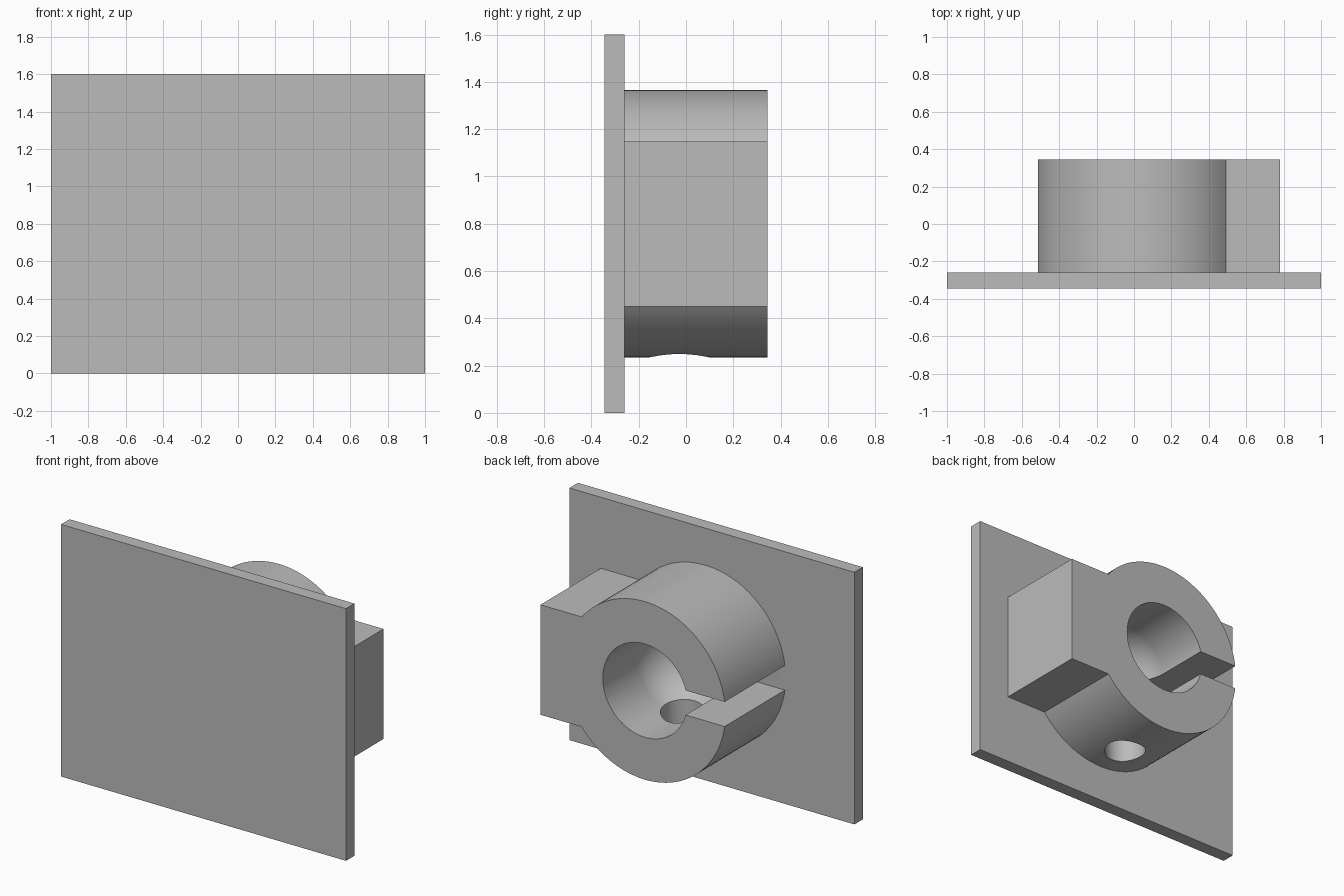
import bpy
import math

cube = bpy.data.objects.get("Cube")
if cube:
    bpy.data.objects.remove(cube, do_unlink=True)

# Main dimensions
FRONT, SEAT, BACK = -0.345, -0.26, 0.345   # plate front, plate back, clamp back
CX, CZ = 0.047, 0.8                        # clamp axis
RING_R, SOCKET_R, SOCKET_Y = 0.565, 0.296, 0.0
HOLE_R, HOLE_Y = 0.124, -0.028

grey = bpy.data.materials.new("plain grey")
grey.use_nodes = True
grey.diffuse_color = (0.5, 0.5, 0.5, 1)
grey.node_tree.nodes["Principled BSDF"].inputs["Base Color"].default_value = (0.5, 0.5, 0.5, 1)


def finish(name):
    obj = bpy.context.object
    obj.name = name
    bpy.ops.object.transform_apply(location=True, rotation=True, scale=True)
    obj.data.materials.clear()
    obj.data.materials.append(grey)
    return obj


def box(name, x0, x1, y0, y1, z0, z1):
    bpy.ops.mesh.primitive_cube_add(
        size=1, location=((x0 + x1) / 2, (y0 + y1) / 2, (z0 + z1) / 2))
    bpy.context.object.scale = (x1 - x0, y1 - y0, z1 - z0)
    return finish(name)


def rod(name, radius, length, location, tilt=0.0):
    bpy.ops.mesh.primitive_cylinder_add(
        vertices=96, radius=radius, depth=length, location=location, rotation=(tilt, 0, 0))
    return finish(name)


def combine(target, tool, operation):
    """Apply a boolean and remove the tool."""
    bpy.ops.object.select_all(action="DESELECT")
    bpy.context.view_layer.objects.active = target
    target.select_set(True)
    mod = target.modifiers.new("combine", "BOOLEAN")
    mod.operation, mod.object, mod.solver = operation, tool, "EXACT"
    bpy.ops.object.modifier_apply(modifier=mod.name)
    bpy.data.objects.remove(tool, do_unlink=True)


# Clamp: round ring with a square mounting block on its left side
clamp = rod("clamp_body", RING_R, BACK - SEAT, (CX, (SEAT + BACK) / 2, CZ), math.pi / 2)
block = box("side_block", CX, 0.78, SEAT, BACK, CZ - 0.349, CZ + 0.349)
combine(clamp, block, "UNION")

# Plate, joined so that the socket can reach into it
plate = box("back_plate", -1, 1, FRONT, SEAT, 0, 1.6)
combine(clamp, plate, "UNION")

# Round-bottomed socket: straight bore ending in a half ball
bore = rod("socket_cutter", SOCKET_R, 0.5, (CX, SOCKET_Y + 0.25, CZ), math.pi / 2)
bpy.ops.mesh.primitive_uv_sphere_add(
    segments=96, ring_count=48, radius=SOCKET_R, location=(CX, SOCKET_Y, CZ),
    rotation=(math.pi / 2, 0, 0))
ball = finish("ball_cutter")
combine(bore, ball, "UNION")
combine(clamp, bore, "DIFFERENCE")

# Slit through the right side of the ring
slit = box("slit_cutter", -0.8, CX - 0.1, SEAT, 0.6, CZ - 0.078, CZ + 0.078)
combine(clamp, slit, "DIFFERENCE")

# Drain hole through the bottom of the ring
hole = rod("hole_cutter", HOLE_R, 0.6, (CX, HOLE_Y, CZ - 0.45))
combine(clamp, hole, "DIFFERENCE")

clamp.name = "clamp_on_plate"
bpy.ops.object.select_all(action="DESELECT")
clamp.select_set(True)
bpy.context.view_layer.objects.active = clamp
bpy.ops.object.shade_smooth_by_angle(angle=math.radians(30))
